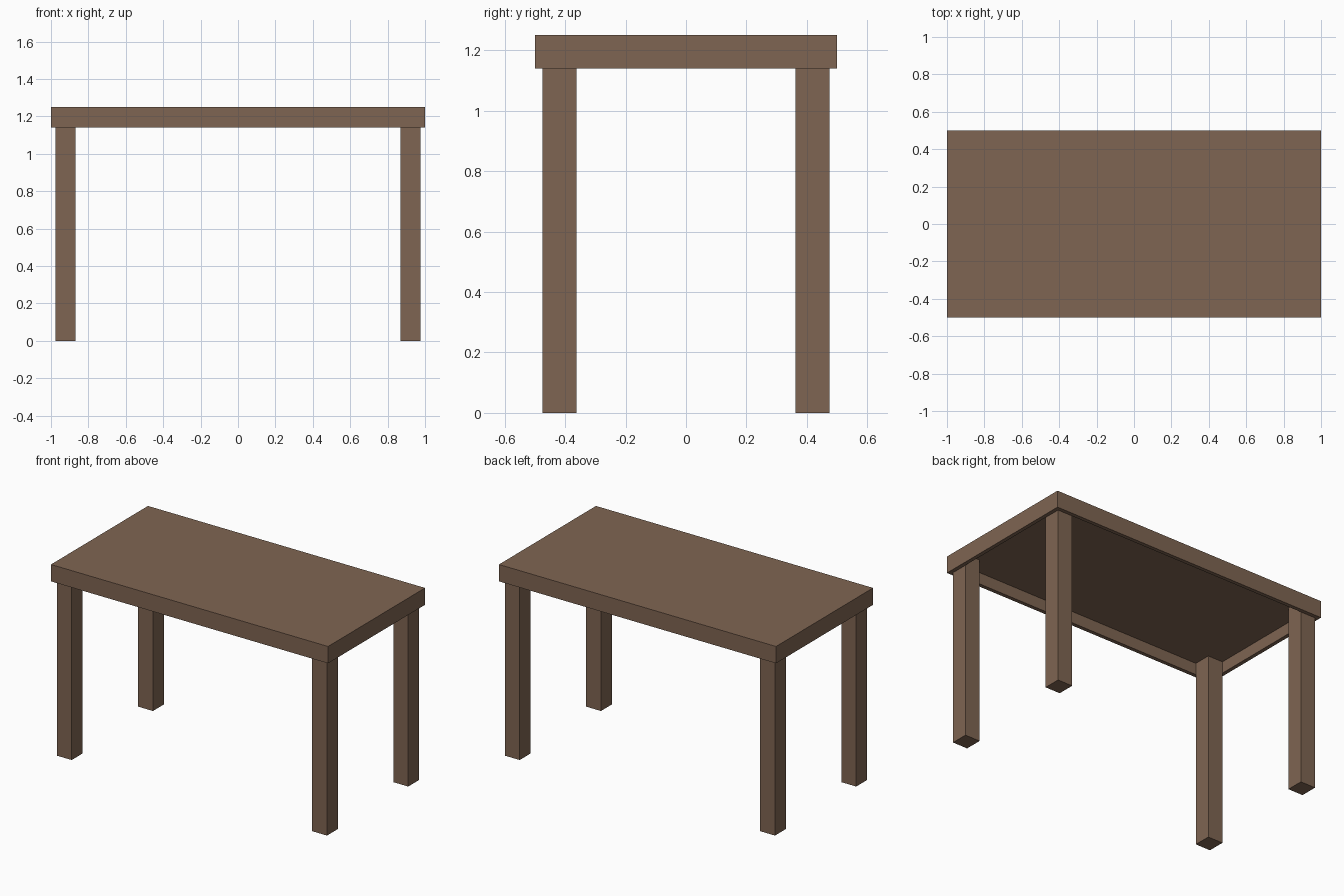
import bpy
import bmesh
from mathutils import Matrix, Vector

if "Cube" in bpy.data.objects:
    bpy.data.objects.remove(bpy.data.objects["Cube"])

wood = bpy.data.materials.new("brown wood")
wood.diffuse_color = (0.212, 0.130, 0.084, 1.0)
wood.use_nodes = True
wood.node_tree.nodes["Principled BSDF"].inputs["Base Color"].default_value = wood.diffuse_color

TOP_Z, RIM_Z, CEILING_Z = 1.25, 1.14, 1.215
RIM = 0.025                      # rim width, legs sit flush inside it
LEG_X, LEG_Y = 0.107, 0.1125     # leg cross-section


def box_bmesh(lo, hi):
    """Axis-aligned box between two corners."""
    lo, hi = Vector(lo), Vector(hi)
    bm = bmesh.new()
    mat = Matrix.Translation((lo + hi) / 2) @ Matrix.Diagonal((*(hi - lo), 1.0))
    bmesh.ops.create_cube(bm, size=1.0, matrix=mat)
    return bm


def finish(bm, name):
    bm.normal_update()
    mesh = bpy.data.meshes.new(name)
    bm.to_mesh(mesh)
    bm.free()
    mesh.materials.append(wood)
    obj = bpy.data.objects.new(name, mesh)
    bpy.context.collection.objects.link(obj)
    return obj


# Tabletop: slab with a recessed underside, leaving a thin hanging rim
bm = box_bmesh((-1, -0.5, RIM_Z), (1, 0.5, TOP_Z))
bm.normal_update()
under = min(bm.faces, key=lambda f: f.calc_center_median().z)
bmesh.ops.inset_region(bm, faces=[under], thickness=RIM, use_even_offset=True)
ret = bmesh.ops.extrude_face_region(bm, geom=[under])
verts = [g for g in ret["geom"] if isinstance(g, bmesh.types.BMVert)]
if under.is_valid:
    bmesh.ops.delete(bm, geom=[under], context='FACES_ONLY')
bmesh.ops.translate(bm, verts=verts, vec=(0, 0, CEILING_Z - RIM_Z))
bmesh.ops.recalc_face_normals(bm, faces=bm.faces[:])
finish(bm, "tabletop")

# Legs: four square posts reaching up into the recess
for sx, side in ((-1, "left"), (1, "right")):
    for sy, end in ((-1, "front"), (1, "back")):
        cx = sx * (1 - RIM - LEG_X / 2)
        cy = sy * (0.5 - RIM - LEG_Y / 2)
        bm = box_bmesh((cx - LEG_X / 2, cy - LEG_Y / 2, 0),
                       (cx + LEG_X / 2, cy + LEG_Y / 2, CEILING_Z))
        finish(bm, f"{end}_{side}_leg")
